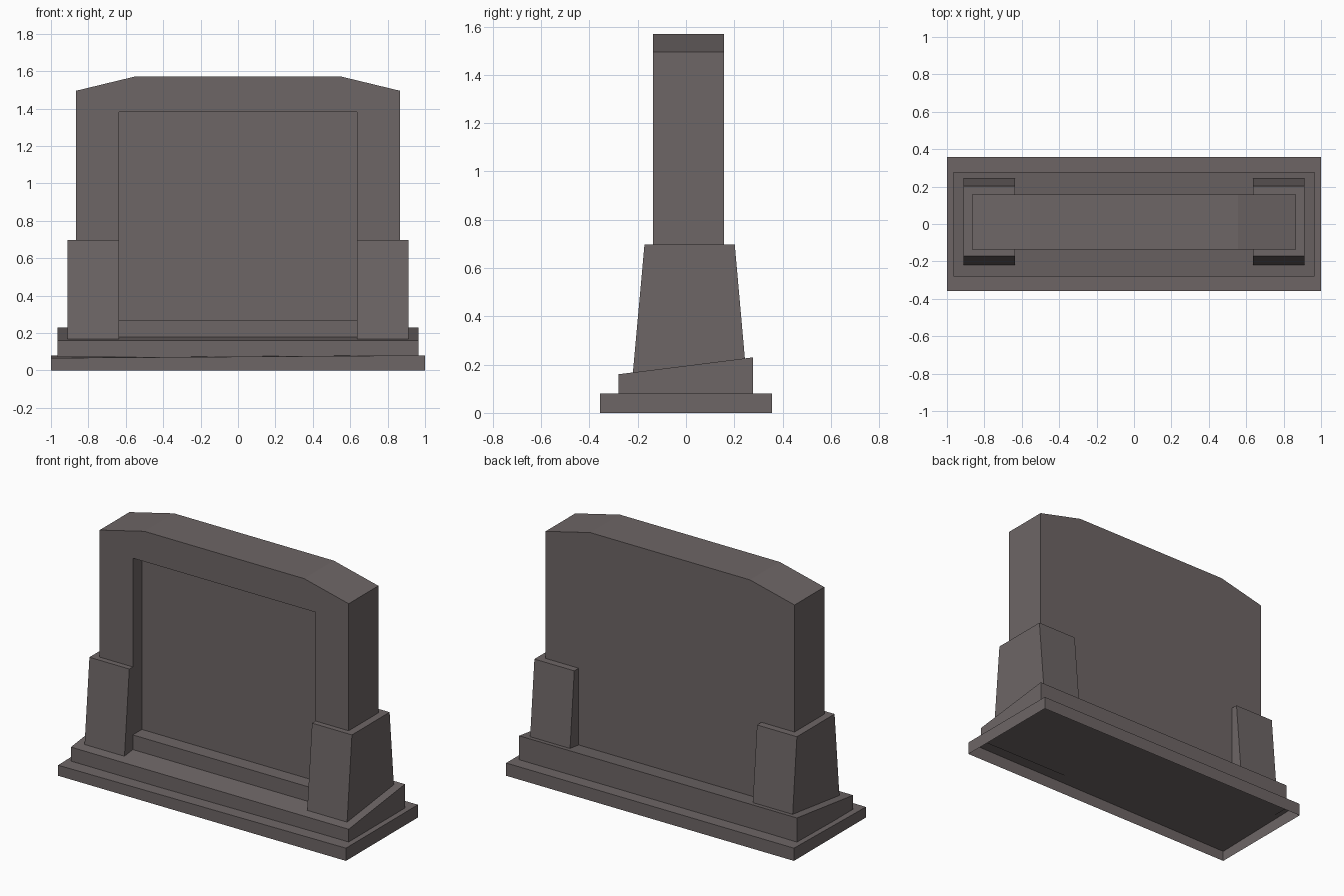
import bpy
import bmesh
from mathutils import Vector

default = bpy.data.objects.get("Cube")
if default:
    bpy.data.objects.remove(default, do_unlink=True)

# Single weathered stone colour
stone = bpy.data.materials.new("dark_stone")
stone.use_nodes = True
colour = (0.155, 0.132, 0.132, 1.0)
stone.diffuse_color = colour
stone.node_tree.nodes["Principled BSDF"].inputs["Base Color"].default_value = colour


def extrude_profile(name, points, offset):
    """Make a flat-faced solid by extruding a closed profile along offset."""
    bm = bmesh.new()
    face = bm.faces.new([bm.verts.new(p) for p in points])
    result = bmesh.ops.extrude_face_region(bm, geom=[face], use_keep_orig=True)
    moved = [g for g in result["geom"] if isinstance(g, bmesh.types.BMVert)]
    bmesh.ops.translate(bm, verts=moved, vec=Vector(offset))
    bmesh.ops.recalc_face_normals(bm, faces=bm.faces)
    mesh = bpy.data.meshes.new(name)
    bm.to_mesh(mesh)
    bm.free()
    mesh.materials.append(stone)
    obj = bpy.data.objects.new(name, mesh)
    bpy.context.collection.objects.link(obj)
    return obj


def side_profile(name, yz, x0, x1):
    return extrude_profile(name, [(x0, y, z) for y, z in yz], (x1 - x0, 0, 0))


def front_profile(name, xz, y0, y1):
    return extrude_profile(name, [(x, y0, z) for x, z in xz], (0, y1 - y0, 0))


# Plinth: open underneath, with one slightly sunken top corner
plinth = side_profile(
    "plinth", [(-0.357, 0), (0.357, 0), (0.357, 0.08), (-0.357, 0.08)], -1, 1)
bm = bmesh.new()
bm.from_mesh(plinth.data)
underside = [f for f in bm.faces if f.normal.z < -0.9]
bmesh.ops.delete(bm, geom=underside, context='FACES_ONLY')
for v in bm.verts:
    if v.co.x < 0 and v.co.y < 0 and v.co.z > 0.01:
        v.co.z = 0.066
bm.to_mesh(plinth.data)
bm.free()

# Sloping base block
side_profile("base_block",
             [(-0.28, 0.072), (0.278, 0.072), (0.278, 0.23), (-0.28, 0.16)],
             -0.965, 0.965)

# Upright slab with clipped shoulders
half = [(0.865, 0.15), (0.865, 1.495), (0.555, 1.57)]
outline = half + [(-x, z) for x, z in reversed(half)]
slab = front_profile("headstone_slab", outline, -0.137, 0.158)

# Recessed front panel
cutter = front_profile(
    "panel_cutter",
    [(-0.635, 0.27), (0.635, 0.27), (0.635, 1.38), (-0.635, 1.38)], -0.3, -0.047)
cutter.hide_render = True
cut = slab.modifiers.new("panel_recess", 'BOOLEAN')
cut.operation = 'DIFFERENCE'
cut.solver = 'EXACT'
cut.object = cutter
bpy.context.view_layer.objects.active = slab
bpy.ops.object.modifier_apply(modifier=cut.name)
bpy.data.objects.remove(cutter, do_unlink=True)

# Tapered buttresses at both ends
for name, side in (("left_buttress", 1), ("right_buttress", -1)):
    side_profile(name,
                 [(-0.22, 0.167), (0.244, 0.225), (0.202, 0.697), (-0.172, 0.697)],
                 side * 0.635, side * 0.912)
